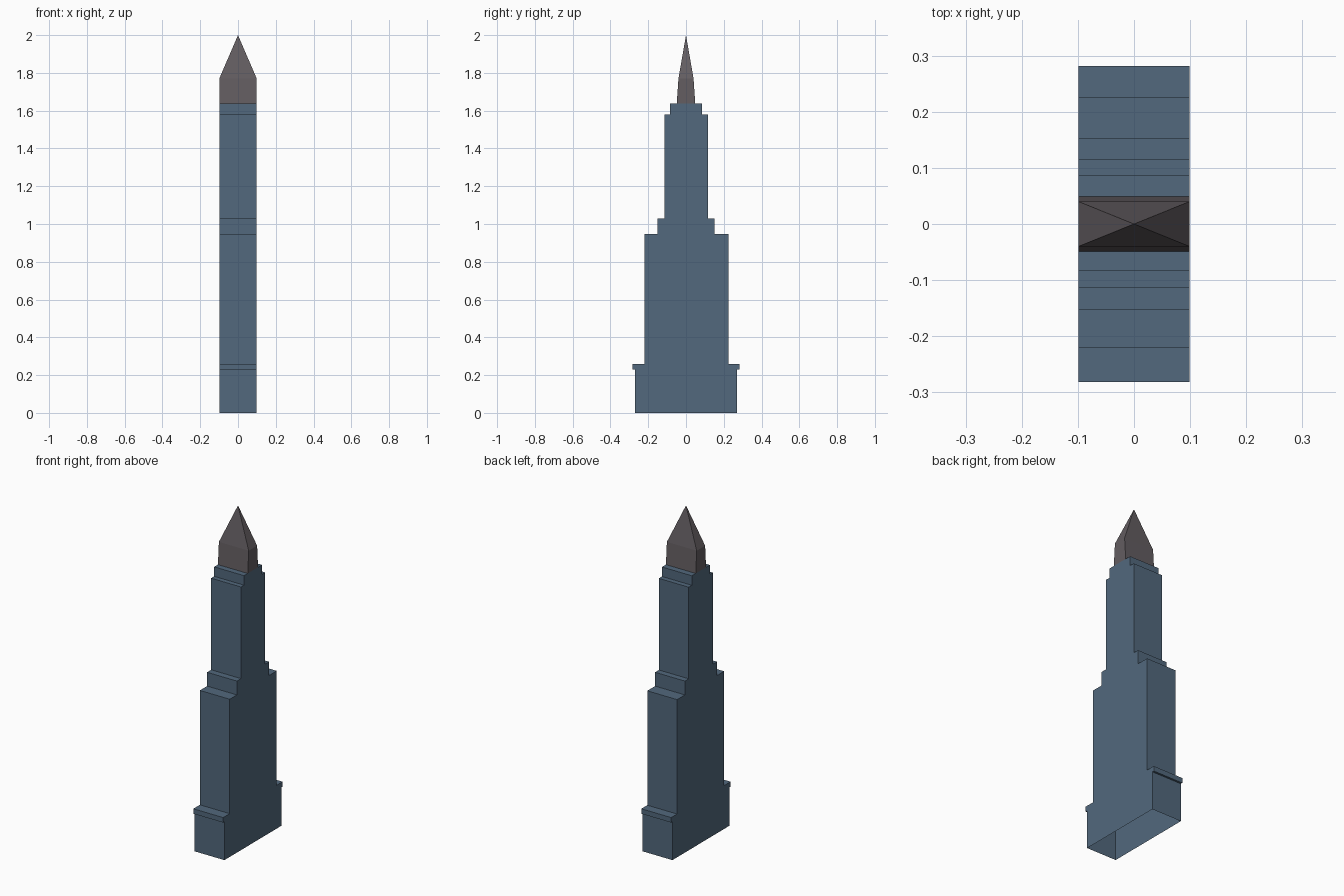
import bpy, bmesh

if "Cube" in bpy.data.objects:
    bpy.data.objects.remove(bpy.data.objects["Cube"])

HALF_X = 0.099


def material(name, color):
    m = bpy.data.materials.new(name)
    m.diffuse_color = (*color, 1)
    m.use_nodes = True
    m.node_tree.nodes["Principled BSDF"].inputs["Base Color"].default_value = m.diffuse_color
    return m


def finish(bm, name, mat):
    bmesh.ops.recalc_face_normals(bm, faces=bm.faces)
    me = bpy.data.meshes.new(name)
    bm.to_mesh(me)
    bm.free()
    me.materials.append(mat)
    ob = bpy.data.objects.new(name, me)
    bpy.context.collection.objects.link(ob)
    return ob


blue = material("blue_stone", (0.085, 0.14, 0.205))
dark = material("dark_roof", (0.125, 0.11, 0.12))

# Tower tiers: front y, back y, bottom z, top z
tiers = [
    (-0.27, 0.27, 0.0, 0.23),
    (-0.282, 0.282, 0.23, 0.26),
    (-0.22, 0.226, 0.26, 0.947),
    (-0.152, 0.152, 0.947, 1.03),
    (-0.113, 0.116, 1.03, 1.58),
    (-0.084, 0.086, 1.58, 1.637),
]

# Stepped outline swept across x, left open at the ground
outline = [(f, z) for f, b, z0, z1 in tiers for z in (z0, z1)]
outline += [(b, z) for f, b, z0, z1 in reversed(tiers) for z in (z1, z0)]
bm = bmesh.new()
left, right = ([bm.verts.new((x, y, z)) for y, z in outline] for x in (-HALF_X, HALF_X))
bm.faces.new(left)
bm.faces.new(right)
for i in range(len(outline) - 1):
    bm.faces.new((left[i], left[i + 1], right[i + 1], right[i]))
finish(bm, "stepped_tower", blue)

# Spire: slightly tapered collar with a pyramid on top
bm = bmesh.new()
rings = [
    [bm.verts.new((sx * HALF_X, sy * hy, z)) for sx, sy in ((-1, -1), (1, -1), (1, 1), (-1, 1))]
    for hy, z in ((0.049, 1.637), (0.04, 1.77))
]
apex = bm.verts.new((0, 0, 2.0))
for i in range(4):
    j = (i + 1) % 4
    bm.faces.new((rings[0][i], rings[0][j], rings[1][j], rings[1][i]))
    bm.faces.new((rings[1][i], rings[1][j], apex))
finish(bm, "spire", dark)
